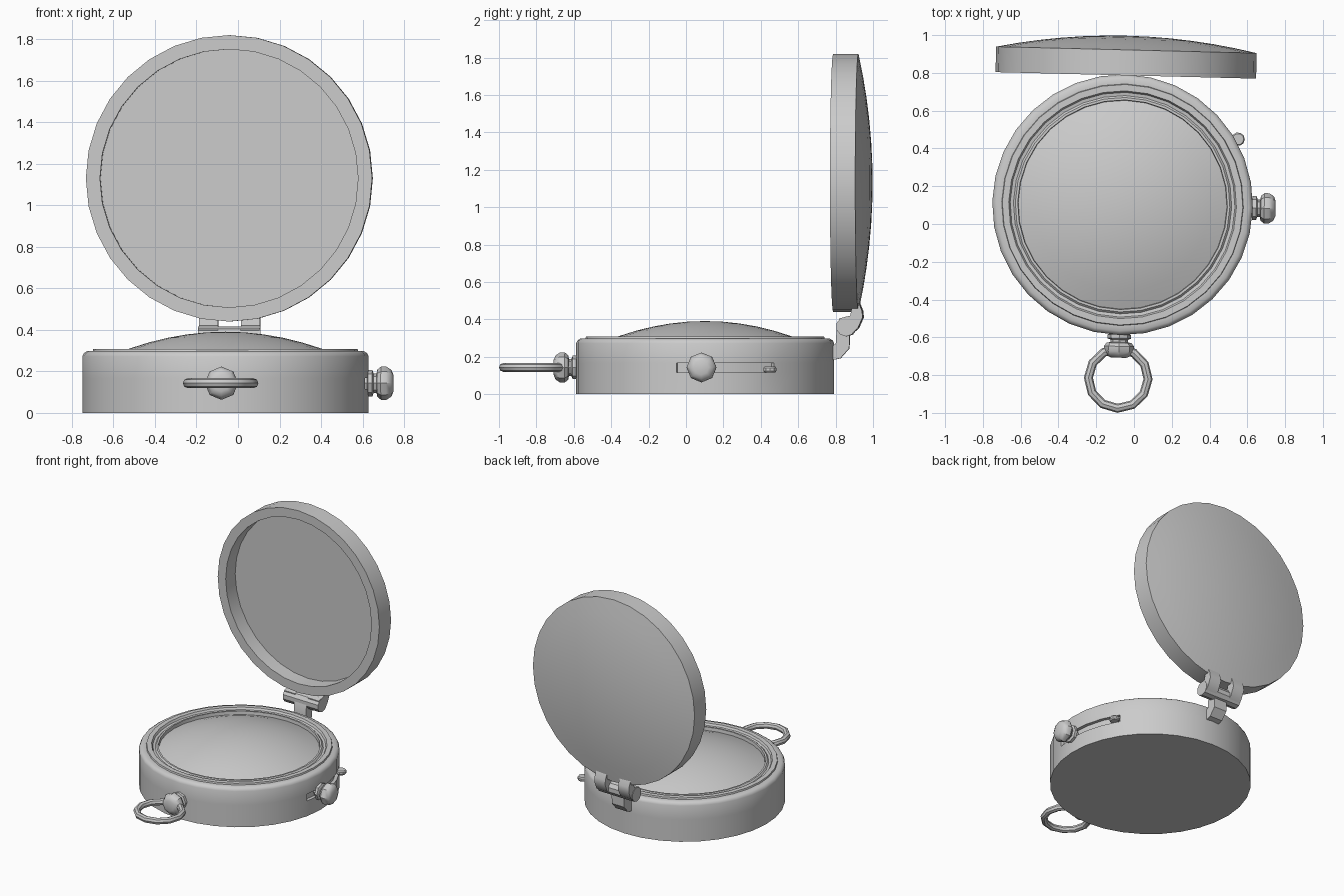
import bpy, bmesh, math
from mathutils import Matrix, Vector

if "Cube" in bpy.data.objects:
    bpy.data.objects.remove(bpy.data.objects["Cube"])

# whole model is turned slightly about z and shifted off the origin
PLACE = Matrix.Translation((-0.0605, 0.102, 0)) @ Matrix.Rotation(-0.025, 4, 'Z')


def finish(name, bm, mat=Matrix()):
    bmesh.ops.recalc_face_normals(bm, faces=bm.faces)
    bm.transform(PLACE @ mat)
    me = bpy.data.meshes.new(name)
    bm.to_mesh(me)
    bm.free()
    ob = bpy.data.objects.new(name, me)
    bpy.context.collection.objects.link(ob)
    bpy.ops.object.select_all(action='DESELECT')
    ob.select_set(True)
    bpy.context.view_layer.objects.active = ob
    bpy.ops.object.shade_smooth_by_angle(angle=math.radians(35))
    return ob


def lathe(profile, n):
    """Revolve (radius, height) points around z."""
    bm = bmesh.new()
    rings = []
    for r, h in profile:
        if r == 0:
            rings.append([bm.verts.new((0, 0, h))] * n)
        else:
            rings.append([bm.verts.new((r * math.cos(2 * math.pi * i / n),
                                        r * math.sin(2 * math.pi * i / n), h)) for i in range(n)])
    for a, b in zip(rings, rings[1:]):
        for i in range(n):
            j = (i + 1) % n
            quad = list(dict.fromkeys((a[i], a[j], b[j], b[i])))
            if len(quad) > 2:
                bm.faces.new(quad)
    return bm


def prism(name, outline, x0, x1):
    """Extrude a (y, z) outline along x."""
    bm = bmesh.new()
    f = bm.faces.new([bm.verts.new((x0, y, z)) for y, z in outline])
    ext = bmesh.ops.extrude_face_region(bm, geom=[f], use_keep_orig=True)
    for v in ext['geom']:
        if isinstance(v, bmesh.types.BMVert):
            v.co.x = x1
    return finish(name, bm)


def dome(radius, z_edge, z_top, steps):
    return [(radius * (1 - k / steps), z_top - (z_top - z_edge) * (1 - k / steps) ** 2)
            for k in range(steps + 1)]


# case with stepped rim; four wall faces pushed in to form the slider slot
bm = lathe([(0, 0), (0.69, 0), (0.69, 0.115), (0.69, 0.167), (0.69, 0.272), (0.683, 0.287),
            (0.668, 0.297), (0.64, 0.297), (0.637, 0.308), (0.603, 0.308), (0.595, 0.293),
            (0.578, 0.29), (0.568, 0.3), (0.555, 0.3), (0.55, 0.25), (0, 0.25)], 32)
slot = []
for f in bm.faces:
    c = f.calc_center_median()
    ang = math.degrees(math.atan2(c.y, c.x))
    if 0.12 < c.z < 0.16 and c.xy.length > 0.6 and -11.3 < ang < 33.8:
        slot.append(f)
ext = bmesh.ops.extrude_face_region(bm, geom=slot)
for v in ext['geom']:
    if isinstance(v, bmesh.types.BMVert):
        v.co.x *= 0.965
        v.co.y *= 0.965
bmesh.ops.delete(bm, geom=[f for f in slot if f.is_valid], context='FACES')
finish("case", bm)

# domed glass
finish("glass", lathe([(0, 0.255), (0.553, 0.255)] + dome(0.553, 0.275, 0.391, 6), 32))

# open lid, standing upright behind the case
lid = [(0, 0.11), (0.622, 0.11), (0.622, 0), (0.69, 0)] + dome(0.69, 0.135, 0.21, 6)
to_back = Matrix.Rotation(-math.pi / 2, 4, 'X')
finish("lid", lathe(lid, 32), Matrix.Translation((0, 0.685, 1.13)) @ to_back)

# crown on the right and matching knob at the front
knob = [(0, 0.62), (0.04, 0.62), (0.04, 0.683), (0.063, 0.688), (0.063, 0.708), (0.046, 0.715),
        (0.046, 0.728), (0.066, 0.732), (0.08, 0.75), (0.08, 0.776), (0.064, 0.8),
        (0.04, 0.81), (0, 0.81)]
lift = Matrix.Translation((0, 0, 0.143))
to_right = Matrix.Rotation(math.pi / 2, 4, 'Y')
finish("crown", lathe(knob, 8), lift @ to_right)
finish("front_knob", lathe(knob, 8), lift @ Matrix.Rotation(-math.pi / 2, 4, 'Z') @ to_right)

# hanging ring
bm = bmesh.new()
rows = [[bm.verts.new(((0.158 + 0.024 * math.cos(v * math.pi / 4)) * math.cos(u * math.pi / 6),
                       (0.158 + 0.024 * math.cos(v * math.pi / 4)) * math.sin(u * math.pi / 6),
                       0.024 * math.sin(v * math.pi / 4))) for v in range(8)] for u in range(12)]
for u in range(12):
    for v in range(8):
        a, b, w = rows[u], rows[(u + 1) % 12], (v + 1) % 8
        bm.faces.new((a[v], b[v], b[w], a[w]))
finish("hanging_ring", bm, Matrix.Translation((0, -0.92, 0.143)))

# slider at the end of the slot
a = math.radians(31)
pin = [(0, -0.016), (0.03, -0.016), (0.036, -0.008), (0.036, 0.008), (0.03, 0.016), (0, 0.016)]
finish("slider", lathe(pin, 10),
       Matrix.Translation((0.703 * math.cos(a), 0.703 * math.sin(a), 0.132)))

# hinge: barrel, case leaf in the middle, lid arms on both sides
finish("hinge_barrel", lathe([(0, -0.15), (0.053, -0.15), (0.053, 0.15), (0, 0.15)], 10),
       Matrix.Translation((0, 0.757, 0.362)) @ to_right)
prism("hinge_case_leaf", [(0.67, 0.18), (0.725, 0.192), (0.772, 0.245), (0.775, 0.36),
                          (0.72, 0.38), (0.705, 0.35), (0.70, 0.27), (0.67, 0.25)], -0.052, 0.052)
for side, s in (("left", -1), ("right", 1)):
    prism("hinge_lid_arm_" + side,
          [(0.73, 0.325), (0.785, 0.322), (0.82, 0.352), (0.846, 0.41), (0.843, 0.445),
           (0.825, 0.49), (0.79, 0.47), (0.78, 0.42), (0.72, 0.405)], s * 0.055, s * 0.147)
